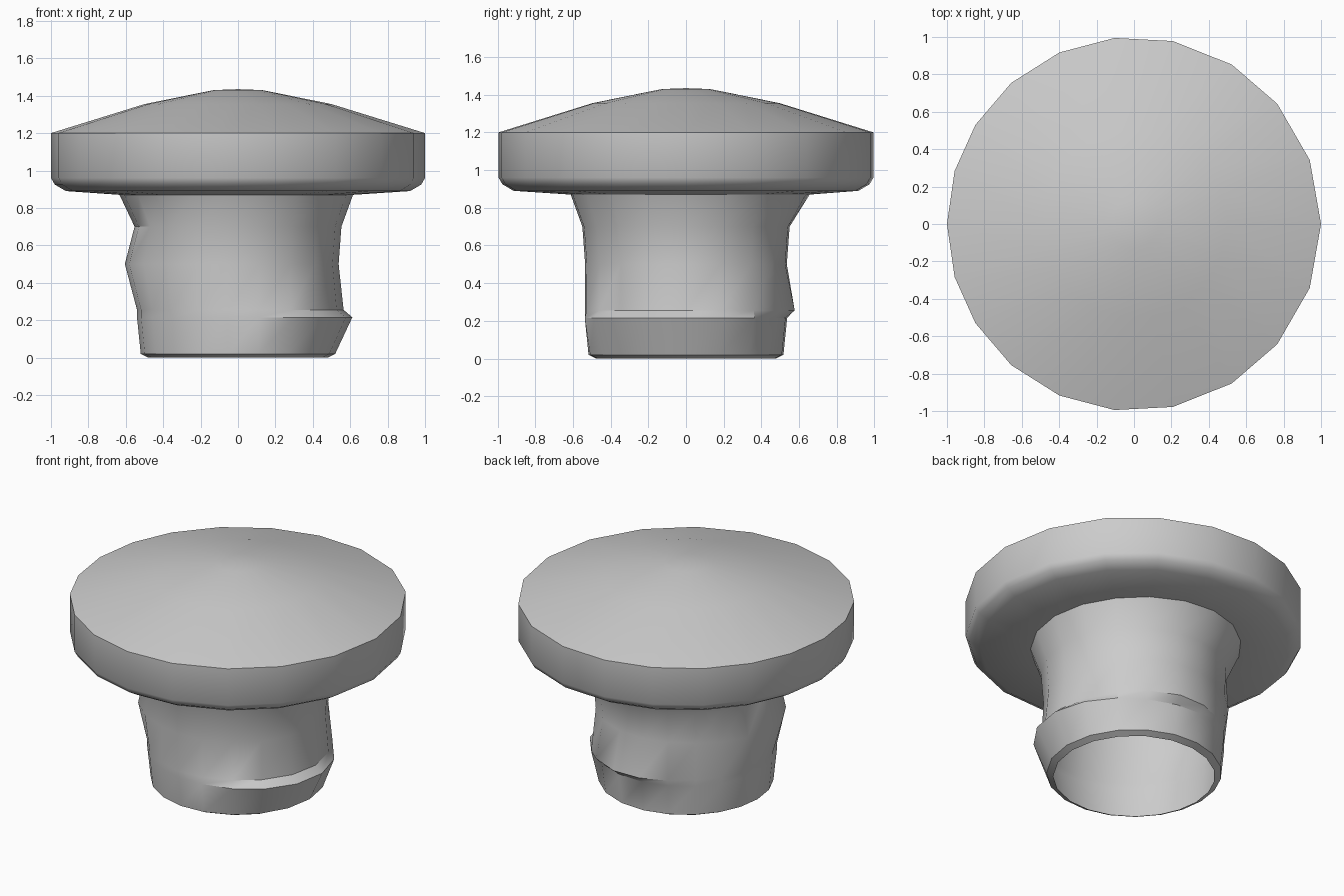
import bpy, bmesh, math

if "Cube" in bpy.data.objects:
    bpy.data.objects.remove(bpy.data.objects["Cube"])

# Slightly uneven 20-sided outline, mirrored front to back
half = [0, 20, 40, 58.5, 78, 96, 113.5, 131, 148, 163.5, 180]
angles = half + [360 - a for a in reversed(half[1:-1])]


def bump(a, centre, width, height):
    d = abs((a - centre + 180) % 360 - 180)
    return height * 0.5 * (1 + math.cos(math.pi * d / width)) if d < width else 0


def lathe(name, rings, tip=None):
    """rings: (radius, z, [(centre, width, height) bumps])"""
    bm = bmesh.new()
    loops = []
    for r, z, bumps in rings:
        loop = []
        for a in angles:
            rr = r + sum(bump(a, *b) for b in bumps)
            t = math.radians(a)
            loop.append(bm.verts.new((rr * math.cos(t), rr * math.sin(t), z)))
        loops.append(loop)
    n = len(angles)
    for lo, hi in zip(loops, loops[1:]):
        for i in range(n):
            j = (i + 1) % n
            bm.faces.new((lo[i], lo[j], hi[j], hi[i]))
    if tip is not None:
        top = bm.verts.new((0, 0, tip))
        for i in range(n):
            bm.faces.new((loops[-1][i], loops[-1][(i + 1) % n], top))
    me = bpy.data.meshes.new(name)
    bm.to_mesh(me)
    bm.free()
    ob = bpy.data.objects.new(name, me)
    bpy.context.collection.objects.link(ob)
    bpy.ops.object.select_all(action='DESELECT')
    ob.select_set(True)
    bpy.context.view_layer.objects.active = ob
    bpy.ops.object.shade_smooth_by_angle(angle=math.radians(32))
    return ob


# Hollow stem, open at the bottom, with a thread ridge winding up around it
flare = [(100, 70, 0.045), (190, 60, 0.02)]
lathe("stem", [
    (0.48, 0.0, []),
    (0.52, 0.02, []),
    (0.54, 0.215, [(-12, 85, 0.075)]),
    (0.54, 0.255, [(-5, 60, 0.025), (75, 60, 0.05)]),
    (0.538, 0.5, [(190, 75, 0.07)]),
    (0.553, 0.7, []),
    (0.615, 0.87, flare),
])

# Cap: underside ring, rounded lower rim, straight band and low dome
lathe("cap", [
    (0.615, 0.87, flare),
    (0.92, 0.89, []),
    (0.98, 0.925, []),
    (1.0, 0.96, []),
    (1.0, 1.2, []),
    (0.5, 1.355, []),
    (0.13, 1.43, []),
], tip=1.435)
